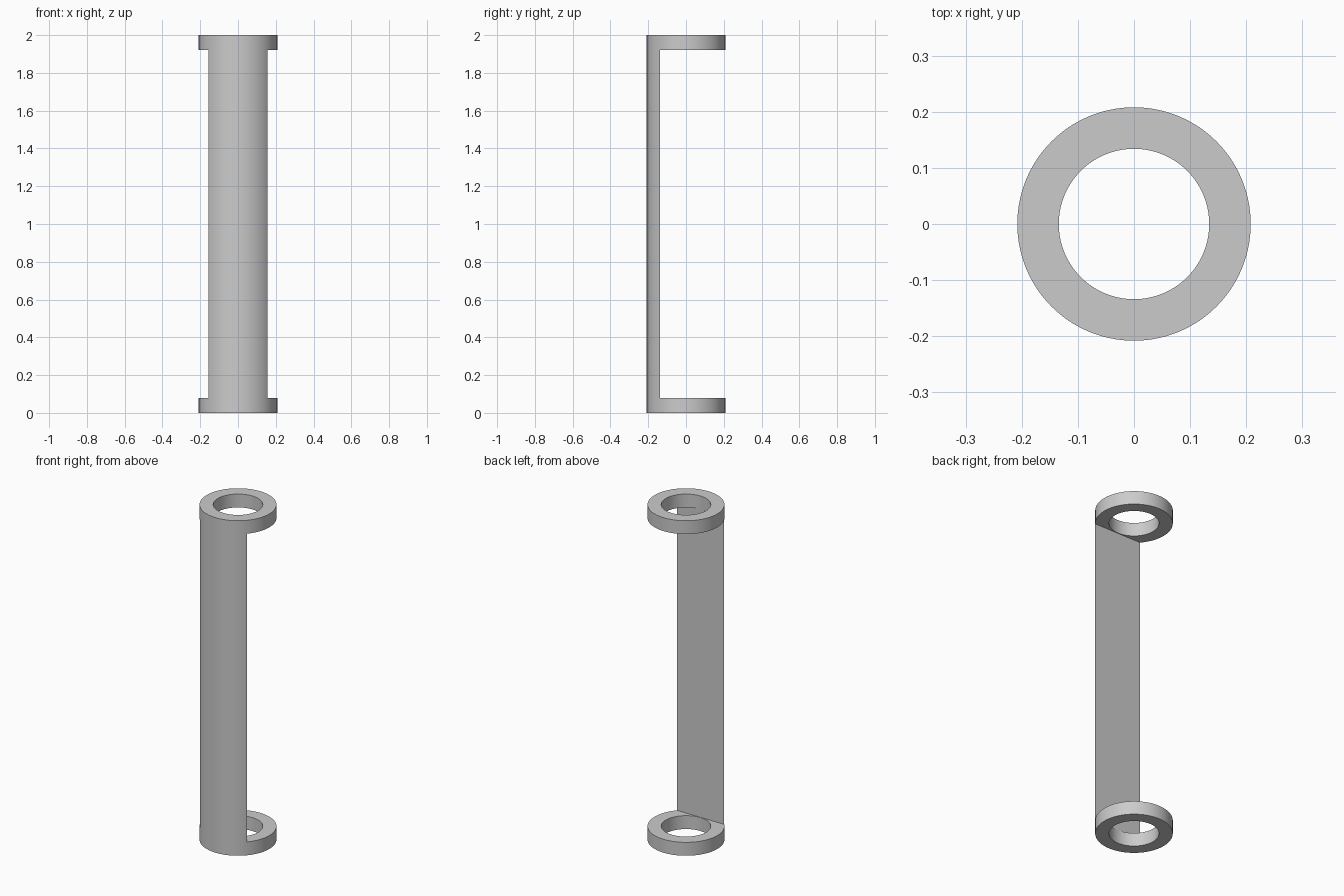
import bpy, bmesh, math

if "Cube" in bpy.data.objects:
    bpy.data.objects.remove(bpy.data.objects["Cube"])

OUTER, INNER, HEIGHT = 0.208, 0.134, 2.0
RING, CUT_Y, SEG = 0.08, -0.137, 128

grey = bpy.data.materials.new("plain grey")
grey.diffuse_color = (0.6, 0.6, 0.6, 1)
grey.use_nodes = True
grey.node_tree.nodes["Principled BSDF"].inputs["Base Color"].default_value = grey.diffuse_color


def add_object(name, bm):
    bmesh.ops.recalc_face_normals(bm, faces=bm.faces)
    mesh = bpy.data.meshes.new(name)
    bm.to_mesh(mesh)
    bm.free()
    ob = bpy.data.objects.new(name, mesh)
    bpy.context.collection.objects.link(ob)
    mesh.materials.append(grey)
    return ob


# Full-height tube: a rectangular wall section swept around z
bm = bmesh.new()
loops = []
for r, z in ((OUTER, 0), (OUTER, HEIGHT), (INNER, HEIGHT), (INNER, 0)):
    loops.append([bm.verts.new((r * math.cos(a), r * math.sin(a), z))
                  for a in (2 * math.pi * i / SEG for i in range(SEG))])
for k in range(4):
    a, b = loops[k], loops[(k + 1) % 4]
    for i in range(SEG):
        j = (i + 1) % SEG
        bm.faces.new((a[i], a[j], b[j], b[i]))
body = add_object("ring_bracket", bm)

# Block that clears the middle, leaving two end rings and a flat-backed spine
bm = bmesh.new()
bmesh.ops.create_cube(bm, size=1)
for v in bm.verts:
    v.co.x *= 1
    v.co.y = CUT_Y if v.co.y < 0 else 0.5
    v.co.z = RING if v.co.z < 0 else HEIGHT - RING
cutter = add_object("middle_cutter", bm)
cutter.hide_render = True

bpy.context.view_layer.objects.active = body
body.select_set(True)
mod = body.modifiers.new("clear_middle", 'BOOLEAN')
mod.operation = 'DIFFERENCE'
mod.solver = 'EXACT'
mod.object = cutter
bpy.ops.object.modifier_apply(modifier=mod.name)
bpy.data.objects.remove(cutter)

bpy.ops.object.shade_smooth_by_angle(angle=math.radians(30))
